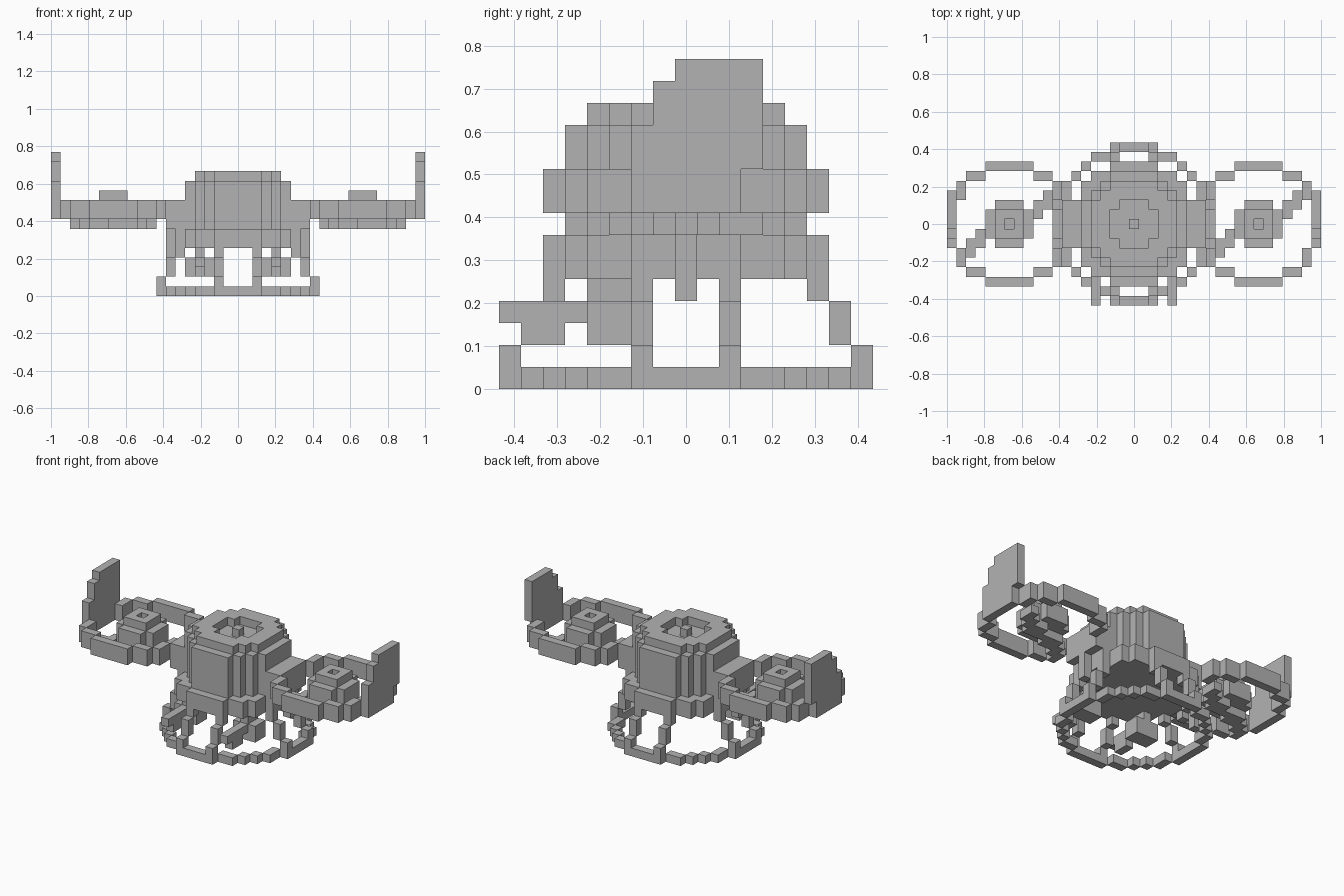
import bpy, bmesh, math
from mathutils import Vector

if "Cube" in bpy.data.objects:
    bpy.data.objects.remove(bpy.data.objects["Cube"])

U = 2 / 39  # edge of one block

grey = bpy.data.materials.new("light_grey")
grey.diffuse_color = (0.45, 0.45, 0.45, 1)
grey.use_nodes = True
grey.node_tree.nodes["Principled BSDF"].inputs["Base Color"].default_value = grey.diffuse_color


def box(xs, ys, zs):
    """All grid cells in inclusive index ranges."""
    return {(x, y, z) for x in range(xs[0], xs[1] + 1)
            for y in range(ys[0], ys[1] + 1) for z in range(zs[0], zs[1] + 1)}


def disc(r2, zs, cx=0):
    """Blocky disc of squared radius r2."""
    n = int(math.sqrt(r2))
    return {(x + cx, y, z) for x, y, z in box((-n, n), (-n, n), zs)
            if x * x + y * y <= r2}


def ring(r2, zs, cx=0):
    """One block wide outline of a disc."""
    d = disc(r2, zs, cx)
    return {(x, y, z) for x, y, z in d
            if not all((x + i, y + j, z) in d
                       for i, j in ((1, 0), (-1, 0), (0, 1), (0, -1)))}


def mirror_x(cells):
    return {(-x, y, z) for x, y, z in cells}


def part(name, cells):
    """Skin the outside of a set of cells and merge flat faces."""
    bm = bmesh.new()
    for c in cells:
        for axis in range(3):
            for s in (1, -1):
                n = [0, 0, 0]
                n[axis] = s
                if (c[0] + n[0], c[1] + n[1], c[2] + n[2]) in cells:
                    continue
                mid = Vector((c[0], c[1], c[2] + 0.5)) + Vector(n) * 0.5
                a, b = Vector((0, 0, 0)), Vector((0, 0, 0))
                a[(axis + 1) % 3] = 0.5
                b[(axis + 2) % 3] = 0.5 * s
                bm.faces.new([bm.verts.new((mid + i * a + j * b) * U)
                              for i, j in ((-1, -1), (1, -1), (1, 1), (-1, 1))])
    bmesh.ops.remove_doubles(bm, verts=bm.verts, dist=U * 0.01)
    me = bpy.data.meshes.new(name)
    bm.to_mesh(me)
    bm.free()
    me.materials.append(grey)
    ob = bpy.data.objects.new(name, me)
    bpy.context.collection.objects.link(ob)
    return ob


# Main body: skirt, drum and a recessed top with a centre post
body = disc(42.25, (5, 6)) | disc(30.25, (5, 11))
body |= disc(20.25, (12, 12)) - disc(6.25, (12, 12)) | {(0, 0, 12)}
part("body", body)

# Landing ring on the ground
part("landing_ring", ring(70, (0, 0)))

# Eight legs, two on each side, stepping outward as they go down
leg = [(8, 1), (7, 2), (7, 3), (6, 4)]
legs = set()
for s in (-1, 1):
    for t in (-2, 2):
        for r, z in leg:
            legs |= {(s * r, t, z), (t, s * r, z)}
part("legs", legs)

# Rotors, arms, fins and guns on each side
blade = [(4, 3), (4, 2), (3, 2), (3, 1), (2, 1), (2, 0), (1, 1), (1, 0), (0, 0)]
for side, s in (("right", 1), ("left", -1)):
    cx = 13 * s
    part(side + "_rotor_guard", ring(42.25, (8, 9), cx))
    part(side + "_rotor_hub", disc(6.25, (8, 9), cx)
         | box((cx - 1, cx + 1), (-1, 1), (10, 10)) - {(cx, 0, 10)})
    part(side + "_rotor_blades",
         {(cx + k * x, k * y, 7) for x, y in blade for k in (1, -1)})

    # upright fin on the outer edge
    fin = (box((19, 19), (-2, 3), (10, 11)) | box((19, 19), (-1, 3), (12, 13))
           | box((19, 19), (0, 3), (14, 14)))
    # arm joining the body to the rotor guard
    arm = box((6, 7), (-2, 2), (7, 7)) | box((7, 7), (0, 0), (4, 6))
    arm |= box((6, 6), (-2, 2), (8, 9))
    # gun under the nose: housing, mount and barrel
    gun = (box((3, 5), (-4, -3), (2, 3)) | box((4, 4), (-4, -3), (4, 4))
           | box((4, 4), (-8, -5), (3, 3)) | box((4, 4), (-7, -6), (2, 2)))
    for name, cells in (("fin", fin), ("arm", arm), ("gun", gun)):
        part(side + "_" + name, cells if s > 0 else mirror_x(cells))
